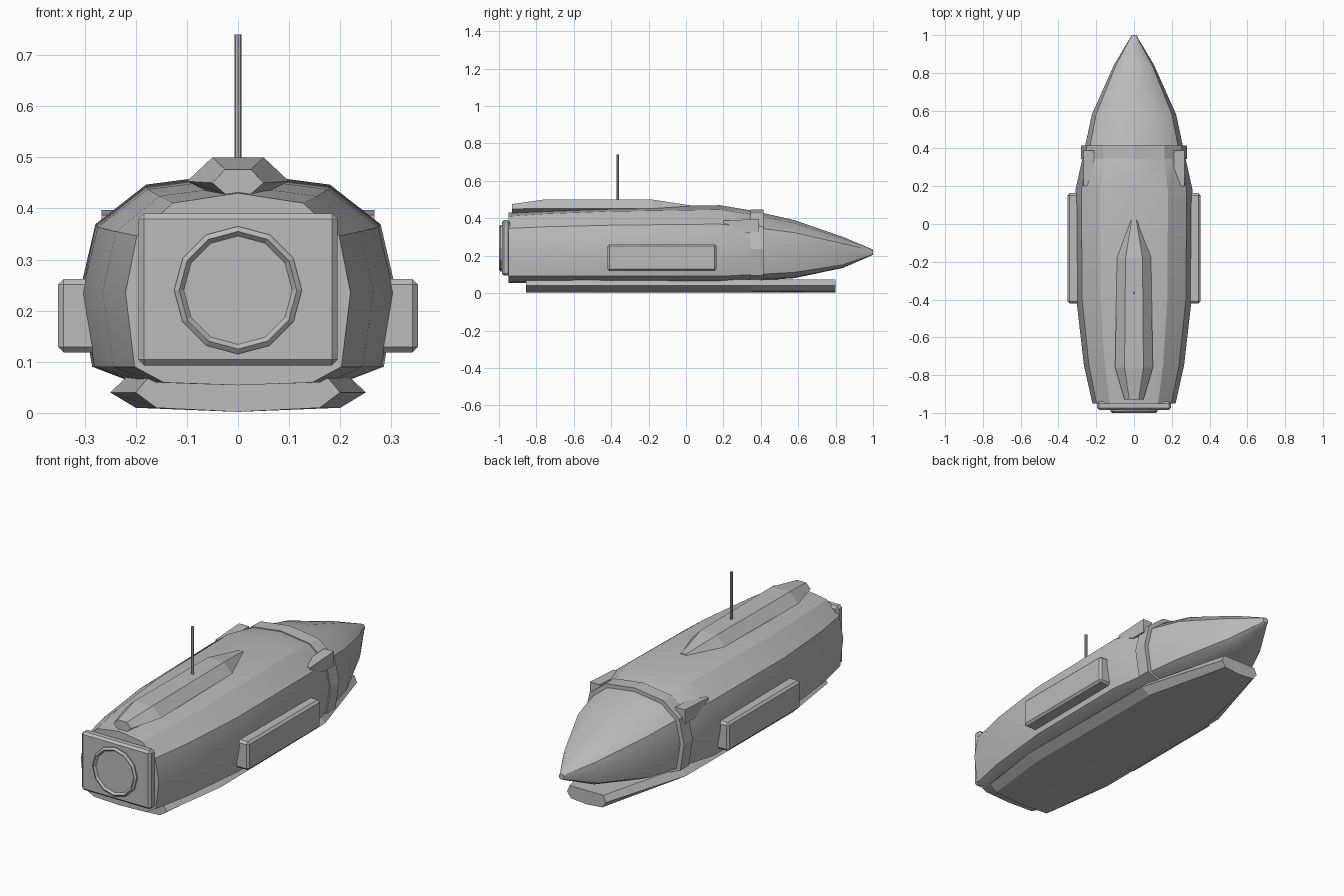
import bpy, bmesh, math
from mathutils import Vector

cube = bpy.data.objects.get("Cube")
if cube:
    bpy.data.objects.remove(cube, do_unlink=True)

GREY = (0.5, 0.5, 0.5, 1)
hull_grey = bpy.data.materials.new("hull grey")
hull_grey.use_nodes = True
hull_grey.diffuse_color = GREY
hull_grey.node_tree.nodes["Principled BSDF"].inputs["Base Color"].default_value = GREY


def finish(name, bm, smooth=None, bevel=0):
    bmesh.ops.recalc_face_normals(bm, faces=bm.faces)
    mesh = bpy.data.meshes.new(name)
    bm.to_mesh(mesh)
    bm.free()
    mesh.materials.append(hull_grey)
    obj = bpy.data.objects.new(name, mesh)
    bpy.context.collection.objects.link(obj)
    if bevel:
        mod = obj.modifiers.new("Bevel", "BEVEL")
        mod.width, mod.segments = bevel, 1
    if smooth:
        bpy.ops.object.select_all(action="DESELECT")
        obj.select_set(True)
        bpy.context.view_layer.objects.active = obj
        bpy.ops.object.shade_smooth_by_angle(angle=math.radians(smooth))
    return obj


def loft(name, rings, smooth=None):
    """Skin a list of closed rings and cap both ends."""
    bm = bmesh.new()
    loops = [[bm.verts.new(p) for p in ring] for ring in rings]
    for a, b in zip(loops, loops[1:]):
        for i in range(len(a)):
            j = (i + 1) % len(a)
            bm.faces.new((a[i], a[j], b[j], b[i]))
    bm.faces.new(loops[0])
    bm.faces.new(loops[-1])
    return finish(name, bm, smooth)


def mirrored(half, y):
    """Ring at y from a half section running top centre to bottom centre."""
    other = [(-x, z) for x, z in reversed(half) if x > 0]
    return [Vector((x, y, z)) for x, z in half + other]


def box(name, lo, hi, bevel):
    bm = bmesh.new()
    bmesh.ops.create_cube(bm, size=1)
    for v in bm.verts:
        v.co = [(a + b) / 2 + c * (b - a) for a, b, c in zip(lo, hi, v.co)]
    return finish(name, bm, bevel=bevel)


# Hull and nose: one section scaled along y
SECTION = [(0, 1), (0.58, 0.9), (0.9, 0.57), (1, 0), (0.92, -0.8), (0.66, -0.97), (0, -1)]


def hull_ring(y, width, top, bottom):
    mid = 0.235 if y < 0.5 else (top + bottom) / 2
    half = [(x * width, mid + z * ((top - mid) if z > 0 else (mid - bottom))) for x, z in SECTION]
    return mirrored(half, y)


loft("hull", [hull_ring(*s) for s in (
    (-0.95, 0.22, 0.43, 0.054), (-0.75, 0.265, 0.445, 0.054), (-0.4, 0.305, 0.46, 0.054),
    (0.18, 0.31, 0.47, 0.054), (0.36, 0.27, 0.44, 0.065), (0.58, 0.223, 0.39, 0.08),
    (0.84, 0.107, 0.3, 0.135), (0.99, 0.018, 0.237, 0.2), (1, 0.014, 0.232, 0.205))], smooth=30)

# Collar between hull and nose
loft("nose_collar", [hull_ring(y, 0.28, 0.447, 0.06) for y in (0.345, 0.415)])

# Keel
KEEL = [(0, 0.073), (0.86, 0.073), (1, 0.04), (0.8, 0.01)]
loft("keel", [mirrored([(x * w, z) for x, z in KEEL] + [(0, 0.002)], y)
              for y, w in ((-0.855, 0.2), (-0.5, 0.25), (0.35, 0.245), (0.8, 0.11))])

# Dorsal spine
loft("dorsal_spine", [mirrored([(0, top), (w / 2, top), (w, side), (w / 2, 0.428), (0, 0.428)], y)
                      for y, w, side, top in ((-0.93, 0.05, 0.45, 0.476), (-0.76, 0.1, 0.453, 0.5),
                                              (-0.18, 0.09, 0.453, 0.5), (0.02, 0.025, 0.453, 0.47))])

# Antenna
loft("antenna", [[Vector((0.007 * math.cos(k * math.pi / 4), -0.365 + 0.007 * math.sin(k * math.pi / 4), z))
                  for k in range(8)] for z in (0.48, 0.74)])

# Tail plate with a raised, dished round hatch
box("tail_plate", (-0.195, -0.985, 0.093), (0.195, -0.94, 0.39), 0.011)


def hatch_ring(r, y):
    return [Vector((r * math.sin(k * math.pi / 6), y, 0.24 + r * math.cos(k * math.pi / 6)))
            for k in range(12)]


loft("tail_hatch", [hatch_ring(0.125, -0.97), hatch_ring(0.125, -0.992), hatch_ring(0.115, -1),
                    hatch_ring(0.106, -0.99)])

# Side pods and small fins on both sides
FIN = [(0.2, 0.387), (0.39, 0.397), (0.39, 0.325), (0.31, 0.325), (0.2, 0.372)]
for side, label in ((1, "left"), (-1, "right")):
    xs = sorted((side * 0.27, side * 0.352))
    box(label + "_side_pod", (xs[0], -0.42, 0.118), (xs[1], 0.163, 0.262), 0.011)
    loft(label + "_fin", [[Vector((side * x, y, z)) for y, z in FIN] for x in (0.212, 0.267)])
